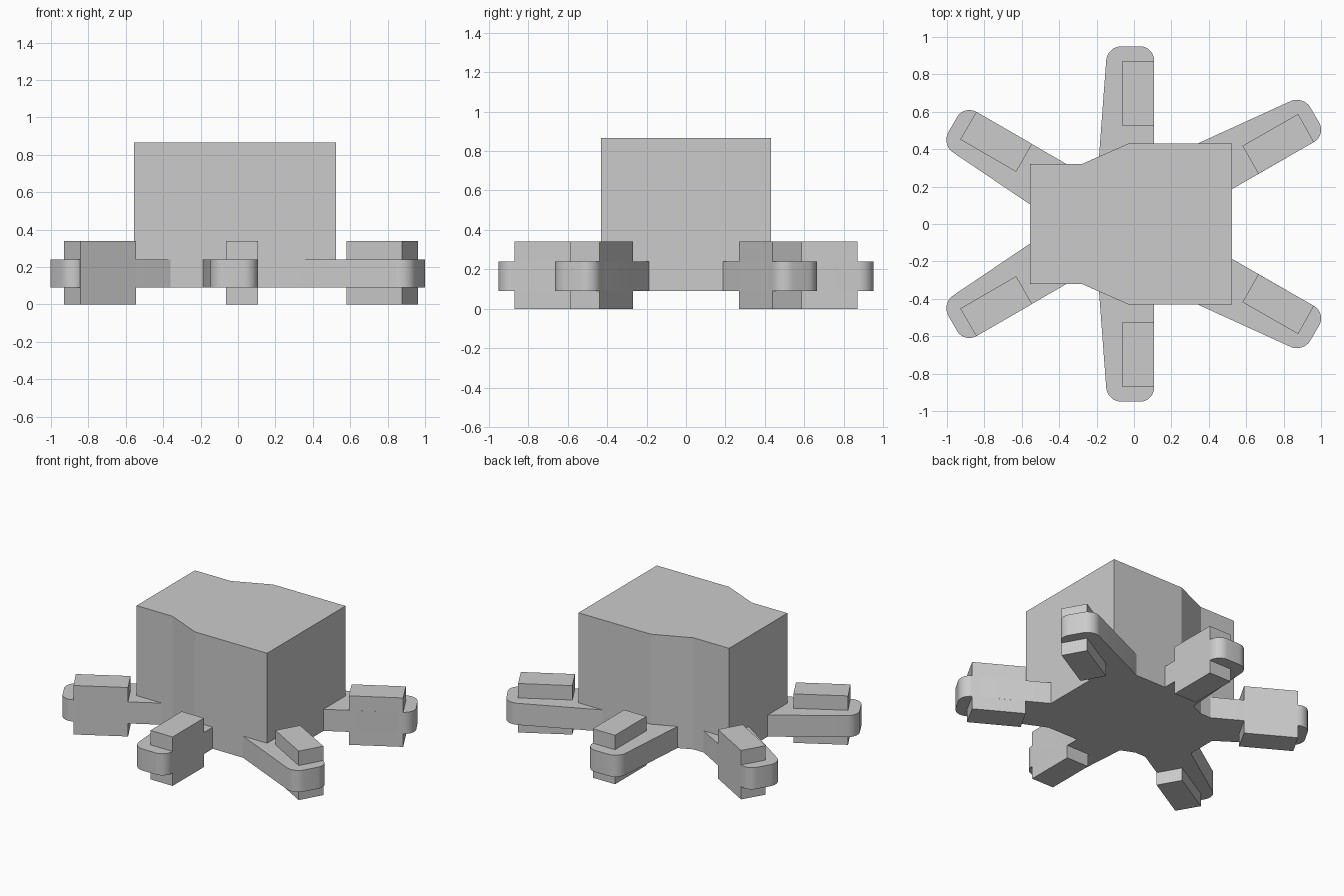
import bpy, bmesh
from math import radians

if "Cube" in bpy.data.objects:
    bpy.data.objects.remove(bpy.data.objects["Cube"])


def prism(name, pts, z0, z1, tips=(), radius=0.075):
    """Extrude a flat outline from z0 to z1, rounding the upright edges at tips."""
    bm = bmesh.new()
    face = bm.faces.new([bm.verts.new((x, y, z0)) for x, y in pts])
    ext = bmesh.ops.extrude_face_region(bm, geom=[face])
    for v in ext["geom"]:
        if isinstance(v, bmesh.types.BMVert):
            v.co.z = z1
    bmesh.ops.recalc_face_normals(bm, faces=bm.faces)
    if tips:
        def is_tip(e):
            a, b = e.verts
            return (abs(a.co.z - b.co.z) > 0.01 and
                    any(abs(a.co.x - x) + abs(abs(a.co.y) - y) < 1e-4 for x, y in tips))
        edges = [e for e in bm.edges if is_tip(e)]
        bmesh.ops.bevel(bm, geom=edges, offset=radius, segments=8,
                        profile=0.5, affect='EDGES')
    mesh = bpy.data.meshes.new(name)
    bm.to_mesh(mesh)
    bm.free()
    ob = bpy.data.objects.new(name, mesh)
    bpy.context.collection.objects.link(ob)
    if tips:
        bpy.context.view_layer.objects.active = ob
        ob.select_set(True)
        bpy.ops.object.shade_smooth_by_angle(angle=radians(20))
        ob.select_set(False)
    return ob


def mirrored(half):
    """Close a half outline (y > 0) with its mirror image."""
    return half + [(x, -y) for x, y in reversed(half)]


# Base plate with six arms, one outline flush with the body sides
tips = [(1.028, 0.476), (0.9055, 0.688), (0.107, 0.95), (-0.143, 0.95),
        (-0.909, 0.637), (-1.030, 0.425)]
half_plate = [(0.525, 0.187), *tips[0:2], (0.34, 0.43), (0.107, 0.43),
              *tips[2:4], (-0.187, 0.361), (-0.28, 0.32), (-0.36, 0.32),
              *tips[4:6], (-0.555, 0.104)]
prism("base_plate", mirrored(half_plate), 0.09, 0.24, tips)

# Tall central body, narrower at the -x end
half_body = [(0.525, 0.43), (-0.03, 0.43), (-0.28, 0.32), (-0.555, 0.32)]
prism("central_body", mirrored(half_body), 0.24, 0.865)

# Upright blocks through the arms, flush with one side of each arm
blocks = {
    "right": [(0.58, 0.418), (0.665, 0.268), (0.962, 0.438), (0.878, 0.588)],
    "middle": [(-0.064, 0.526), (0.107, 0.526), (0.107, 0.87), (-0.064, 0.87)],
    "left": [(-0.545, 0.428), (-0.843, 0.60), (-0.929, 0.452), (-0.63, 0.279)],
}
for side, sy in (("back", 1), ("front", -1)):
    for place, pts in blocks.items():
        prism(f"{side}_{place}_block", [(x, sy * y) for x, y in pts], 0.0, 0.34)
